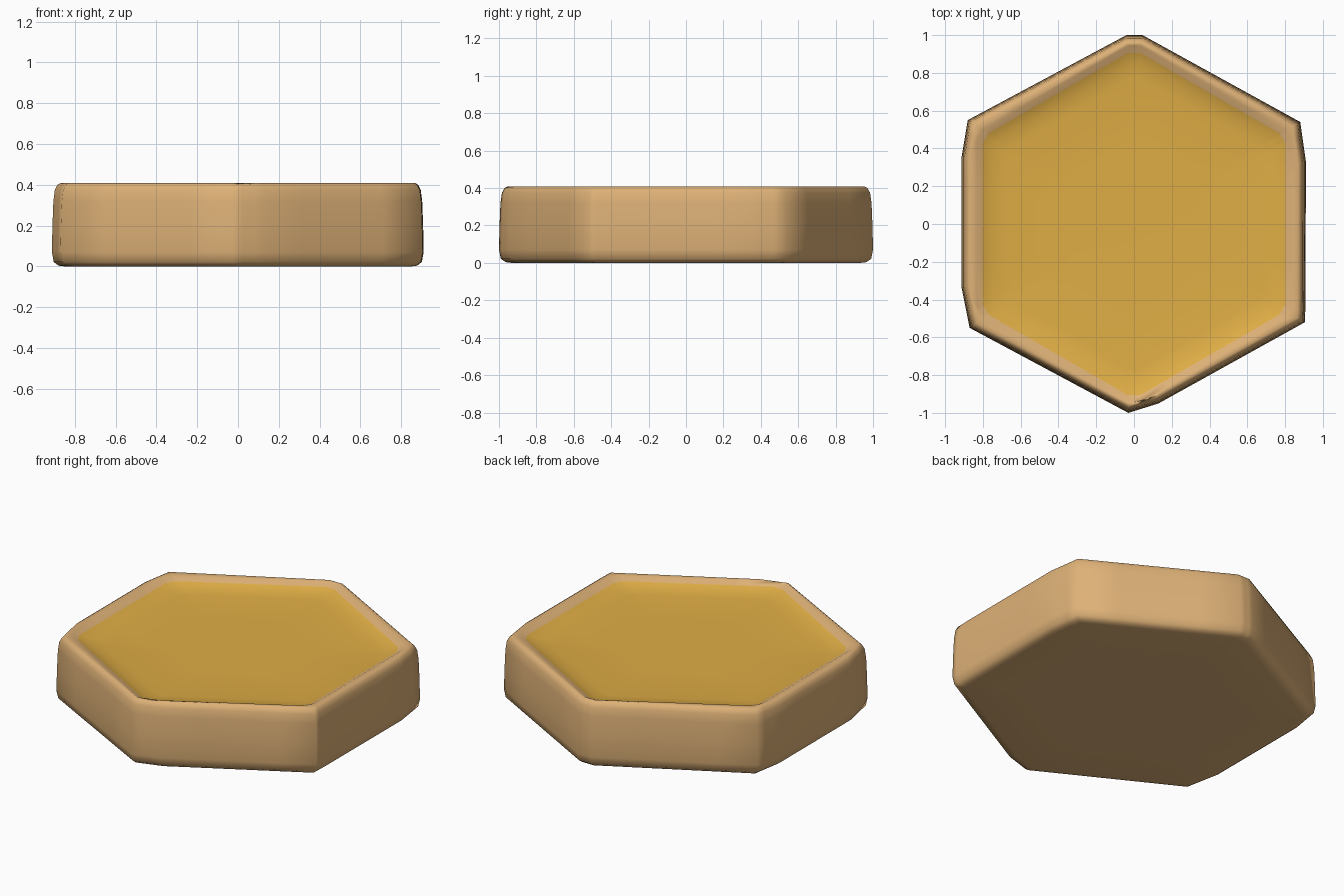
import bpy, bmesh, math
from mathutils import Vector

old = bpy.data.objects.get("Cube")
if old:
    bpy.data.objects.remove(old, do_unlink=True)


def material(name, rgb):
    mat = bpy.data.materials.new(name)
    mat.use_nodes = True
    mat.diffuse_color = (*rgb, 1)
    mat.node_tree.nodes["Principled BSDF"].inputs["Base Color"].default_value = (*rgb, 1)
    return mat


def with_supports(points):
    """Add points near the ends of each long side to keep its middle flat."""
    out = []
    for i, p in enumerate(points):
        q = points[(i + 1) % len(points)]
        t = 0.25 if (q - p).length > 0.3 else 0.33
        out += [p, p.lerp(q, t), p.lerp(q, 1 - t)]
    return out


# Worn outer outline: two points for each corner, counter-clockwise
outline = with_supports([Vector(p) for p in (
    (0.045, 1.0), (-0.04, 1.0), (-0.88, 0.55), (-0.912, 0.36),
    (-0.912, -0.34), (-0.87, -0.55), (-0.03, -1.0), (0.13, -0.95),
    (0.905, -0.52), (0.908, -0.42), (0.91, 0.33), (0.88, 0.54))])

# Clean hexagon for the recess, with slightly cut corners
hexagon = with_supports([
    Vector((math.cos(a), math.sin(a)))
    for k in range(6)
    for a in (math.radians(90 + 60 * k - 2), math.radians(90 + 60 * k + 2))])

# Section from the underside, over the rim, down to the shallow floor
rings = [(outline, s, z) for s, z in (
    (0.6, 0.0), (0.93, 0.0), (0.965, 0.004), (0.99, 0.022), (1.0, 0.07),
    (0.997, 0.2), (0.992, 0.32), (0.984, 0.375), (0.97, 0.4), (0.955, 0.408))]
rings += [(hexagon, s, z) for s, z in (
    (0.945, 0.404), (0.907, 0.386), (0.85, 0.369), (0.77, 0.36), (0.4, 0.358))]
FIRST_GOLD = len(rings) - 4

bm = bmesh.new()
loops = [[bm.verts.new((p.x * s, p.y * s, z)) for p in shape] for shape, s, z in rings]
n = len(outline)
for r in range(len(loops) - 1):
    low, high = loops[r], loops[r + 1]
    for i in range(n):
        j = (i + 1) % n
        face = bm.faces.new((low[i], low[j], high[j], high[i]))
        face.material_index = 1 if r >= FIRST_GOLD else 0
bm.faces.new(loops[0][::-1])
bm.faces.new(loops[-1]).material_index = 1
bmesh.ops.recalc_face_normals(bm, faces=bm.faces)
for face in bm.faces:
    face.smooth = True

mesh = bpy.data.meshes.new("hexagonal_tray")
bm.to_mesh(mesh)
bm.free()
mesh.materials.append(material("tan crust", (0.73, 0.44, 0.185)))
mesh.materials.append(material("golden floor", (0.74, 0.42, 0.06)))
tray = bpy.data.objects.new("hexagonal_tray", mesh)
bpy.context.collection.objects.link(tray)
